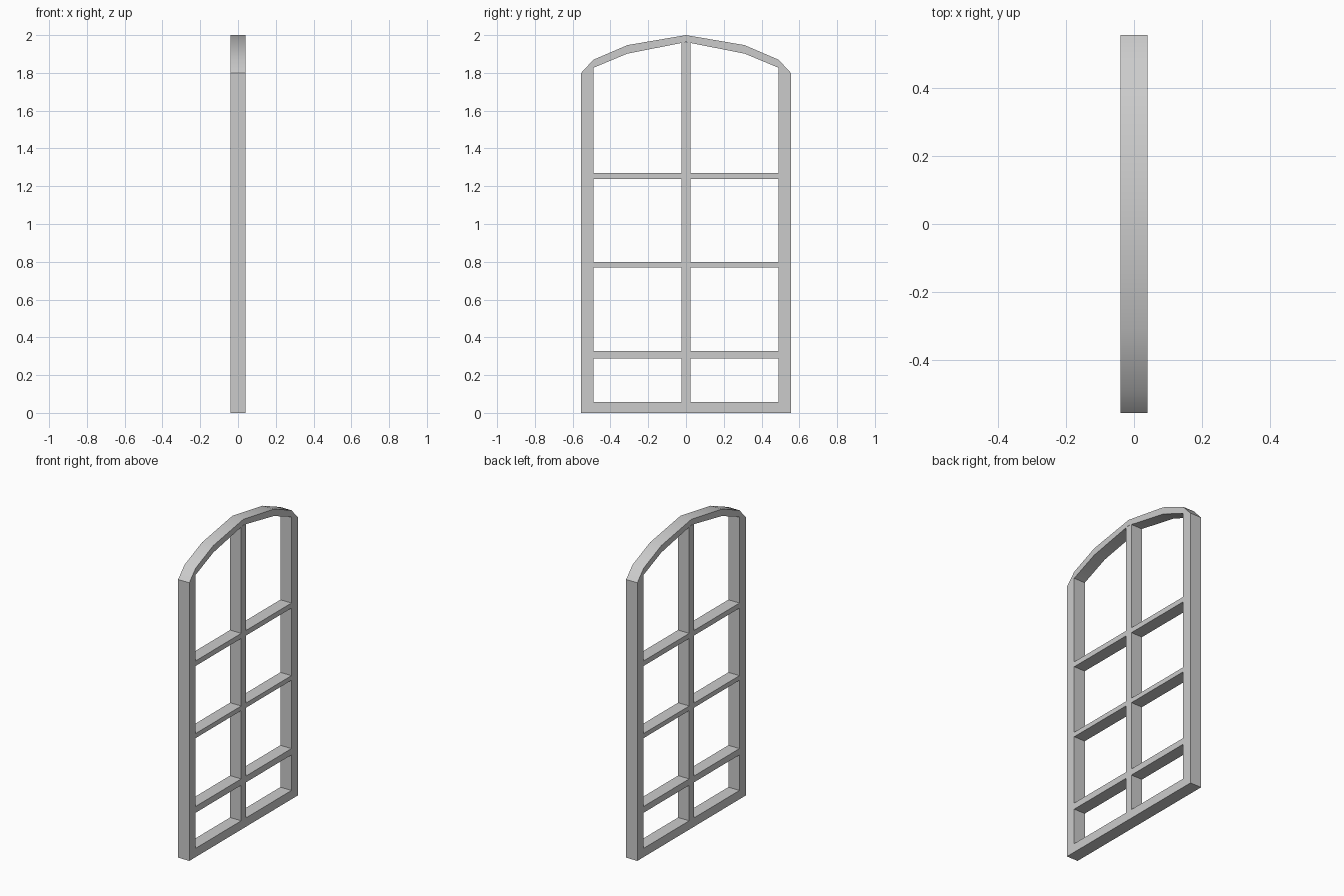
import bpy, bmesh, math

if "Cube" in bpy.data.objects:
    bpy.data.objects.remove(bpy.data.objects["Cube"])

HALF_DEPTH = 0.04
MULLION = 0.024   # half width of the centre bar
INNER = 0.49      # inner face of the side posts


def finish(name, bm):
    bmesh.ops.recalc_face_normals(bm, faces=bm.faces)
    mesh = bpy.data.meshes.new(name)
    bm.to_mesh(mesh)
    bm.free()
    obj = bpy.data.objects.new(name, mesh)
    bpy.context.collection.objects.link(obj)
    return obj


def extrude_x(bm, faces):
    # Give flat faces in the YZ plane the full window depth
    geom = bmesh.ops.extrude_face_region(bm, geom=faces, use_keep_orig=True)["geom"]
    verts = [g for g in geom if isinstance(g, bmesh.types.BMVert)]
    bmesh.ops.translate(bm, verts=verts, vec=(2 * HALF_DEPTH, 0, 0))


def bar(name, y0, y1, z0, z1):
    bm = bmesh.new()
    pts = [(y0, z0), (y1, z0), (y1, z1), (y0, z1)]
    extrude_x(bm, [bm.faces.new([bm.verts.new((-HALF_DEPTH, y, z)) for y, z in pts])])
    return finish(name, bm)


def mirrored(half):
    # Half profile runs from the bottom up to the apex
    return half + [(-y, z) for y, z in reversed(half) if y > 0]


# Arched outer frame: quads between matching outer and inner outlines
outer = mirrored([(0.555, 0), (0.555, 1.8), (0.49, 1.87), (0.31, 1.947), (0, 2.0)])
inner = mirrored([(INNER, 0.057), (INNER, 1.80), (INNER, 1.827), (0.31, 1.902), (0, 1.963)])
bm = bmesh.new()
vo = [bm.verts.new((-HALF_DEPTH, y, z)) for y, z in outer]
vi = [bm.verts.new((-HALF_DEPTH, y, z)) for y, z in inner]
n = len(vo)
ring = [bm.faces.new((vo[i], vo[(i + 1) % n], vi[(i + 1) % n], vi[i])) for i in range(n)]
extrude_x(bm, ring)
frame = finish("arched_frame", bm)
bpy.context.view_layer.objects.active = frame
frame.select_set(True)
bpy.ops.object.shade_smooth_by_angle(angle=math.radians(30))

# Centre mullion
bar("centre_mullion", -MULLION, MULLION, 0.057, 1.96)

# Horizontal glazing bars on both sides of the mullion
for z0, z1 in [(0.287, 0.328), (0.77, 0.80), (1.237, 1.27)]:
    bar("glazing_bar_left", -INNER, -MULLION, z0, z1)
    bar("glazing_bar_right", MULLION, INNER, z0, z1)
